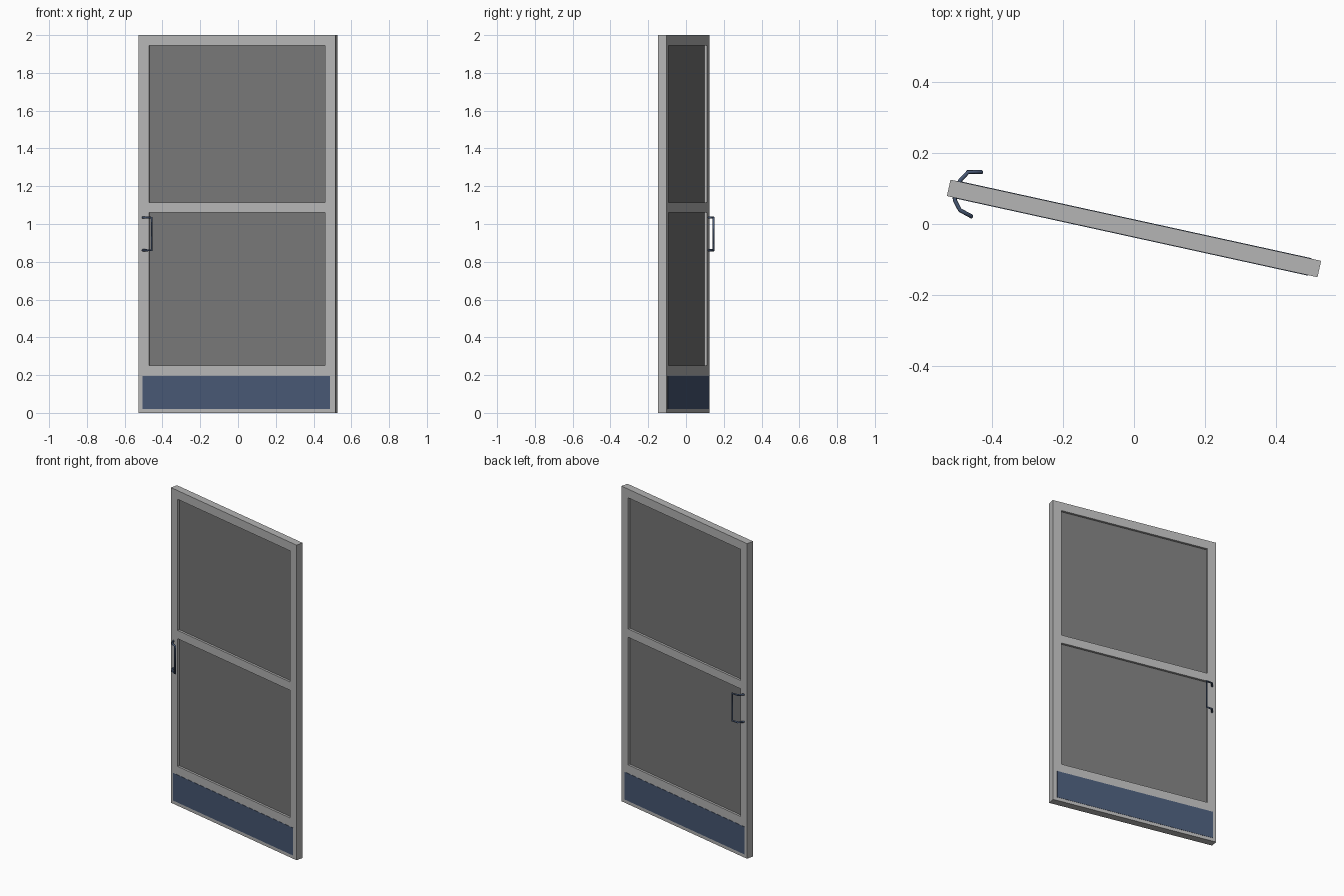
import bpy
import math
from mathutils import Matrix, Vector

if "Cube" in bpy.data.objects:
    bpy.data.objects.remove(bpy.data.objects["Cube"])

ANGLE = math.radians(-12.35)
DOOR = Matrix.Translation((0, -0.0125, 0)) @ Matrix.Rotation(ANGLE, 4, 'Z')
HALF_W, HALF_T = 0.533, 0.0235
STILE = 0.056


def material(name, rgb):
    m = bpy.data.materials.new(name)
    m.diffuse_color = (*rgb, 1)
    m.use_nodes = True
    m.node_tree.nodes["Principled BSDF"].inputs["Base Color"].default_value = m.diffuse_color
    return m


frame_mat = material("light grey frame", (0.46, 0.46, 0.46))
panel_mat = material("dark grey panel", (0.185, 0.185, 0.185))
blue_mat = material("slate blue metal", (0.063, 0.096, 0.172))


def box(name, mat, x, y, z):
    """Box given by its ranges in the door's own axes."""
    verts = [DOOR @ Vector((a, b, c)) for c in z for b in y for a in x]
    faces = [(0, 2, 3, 1), (4, 5, 7, 6), (0, 1, 5, 4),
             (2, 6, 7, 3), (0, 4, 6, 2), (1, 3, 7, 5)]
    me = bpy.data.meshes.new(name)
    me.from_pydata(verts, [], faces)
    me.materials.append(mat)
    ob = bpy.data.objects.new(name, me)
    bpy.context.collection.objects.link(ob)
    return ob


inner = HALF_W - STILE
full_t = (-HALF_T, HALF_T)

# Stiles on both edges
box("left_stile", frame_mat, (-HALF_W, -inner), full_t, (0, 2))
box("right_stile", frame_mat, (inner, HALF_W), full_t, (0, 2))

# Rails between the stiles
for name, z in (("bottom_rail", (0, 0.25)), ("middle_rail", (1.06, 1.113)),
                ("top_rail", (1.945, 2))):
    box(name, frame_mat, (-inner, inner), full_t, z)

# Recessed panels
for name, z in (("lower_panel", (0.25, 1.06)), ("upper_panel", (1.113, 1.945))):
    box(name, panel_mat, (-inner, inner), (-0.0095, 0.0095), z)

# Kick plates on both faces
for name, s in (("front_kick_plate", -1), ("back_kick_plate", 1)):
    y = sorted((s * (HALF_T - 0.001), s * (HALF_T + 0.0015)))
    box(name, blue_mat, (-0.512, 0.505), y, (0.021, 0.196))


# Bent pull handles: two angled legs joined by an upright grip
def handle(name, pts, z0=0.861, z1=1.034):
    cu = bpy.data.curves.new(name, 'CURVE')
    cu.dimensions = '3D'
    cu.bevel_depth = 0.0058
    cu.bevel_resolution = 2
    cu.use_fill_caps = True
    path = [(x, y, z1) for x, y in pts] + [(x, y, z0) for x, y in reversed(pts)]
    sp = cu.splines.new('POLY')
    sp.points.add(len(path) - 1)
    for p, co in zip(sp.points, path):
        p.co = (*co, 1)
    cu.materials.append(blue_mat)
    ob = bpy.data.objects.new(name, cu)
    bpy.context.collection.objects.link(ob)


handle("back_handle", [(-0.493, 0.112), (-0.487, 0.124), (-0.466, 0.146), (-0.428, 0.146)])
handle("front_handle", [(-0.505, 0.085), (-0.503, 0.066), (-0.489, 0.039), (-0.456, 0.021)])
